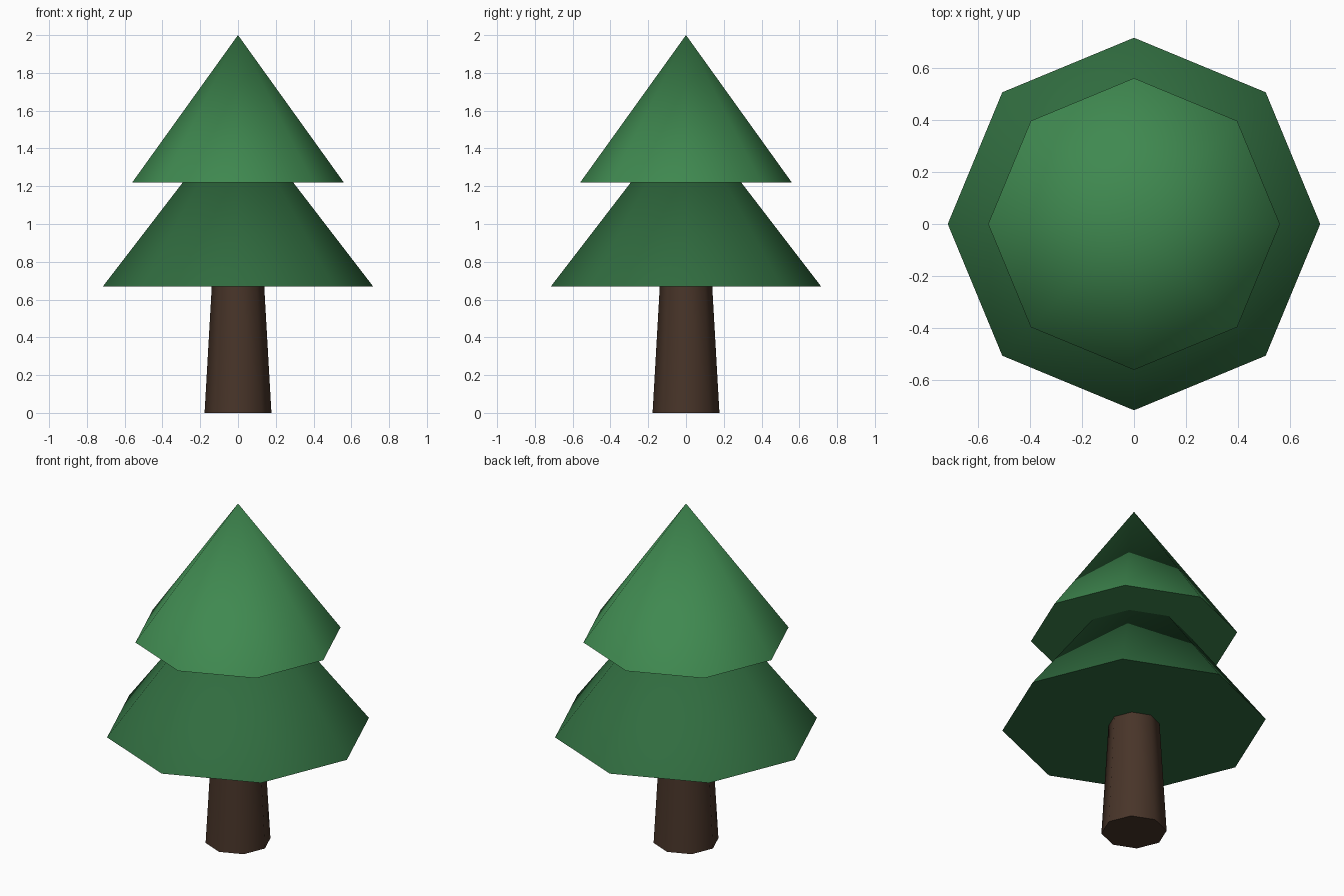
import bpy
from math import radians, pi

if "Cube" in bpy.data.objects:
    bpy.data.objects.remove(bpy.data.objects["Cube"])


def material(name, rgb):
    mat = bpy.data.materials.new(name)
    mat.diffuse_color = (*rgb, 1)
    mat.use_nodes = True
    mat.node_tree.nodes["Principled BSDF"].inputs["Base Color"].default_value = mat.diffuse_color
    return mat


def tapered(name, r_bottom, r_top, z_bottom, z_top, mat):
    """Eight-sided cone or frustum with a corner on the x axis."""
    bpy.ops.mesh.primitive_cone_add(
        vertices=8, radius1=r_bottom, radius2=r_top, depth=z_top - z_bottom,
        location=(0, 0, (z_bottom + z_top) / 2))
    obj = bpy.context.object
    obj.name = name
    obj.data.materials.append(mat)
    bpy.ops.object.shade_smooth_by_angle(angle=radians(60))
    return obj


bark = material("bark", (0.065, 0.035, 0.022))
dark_green = material("dark_green", (0.03, 0.15, 0.05))
light_green = material("light_green", (0.05, 0.25, 0.08))

# Trunk, ending just inside the lower foliage
tapered("trunk", 0.177, 0.136, 0.0, 0.72, bark)

# Two overlapping foliage tiers
tapered("lower_foliage", 0.715, 0.0, 0.67, 1.60, dark_green)
tapered("upper_foliage", 0.56, 0.0, 1.22, 2.0, light_green)
